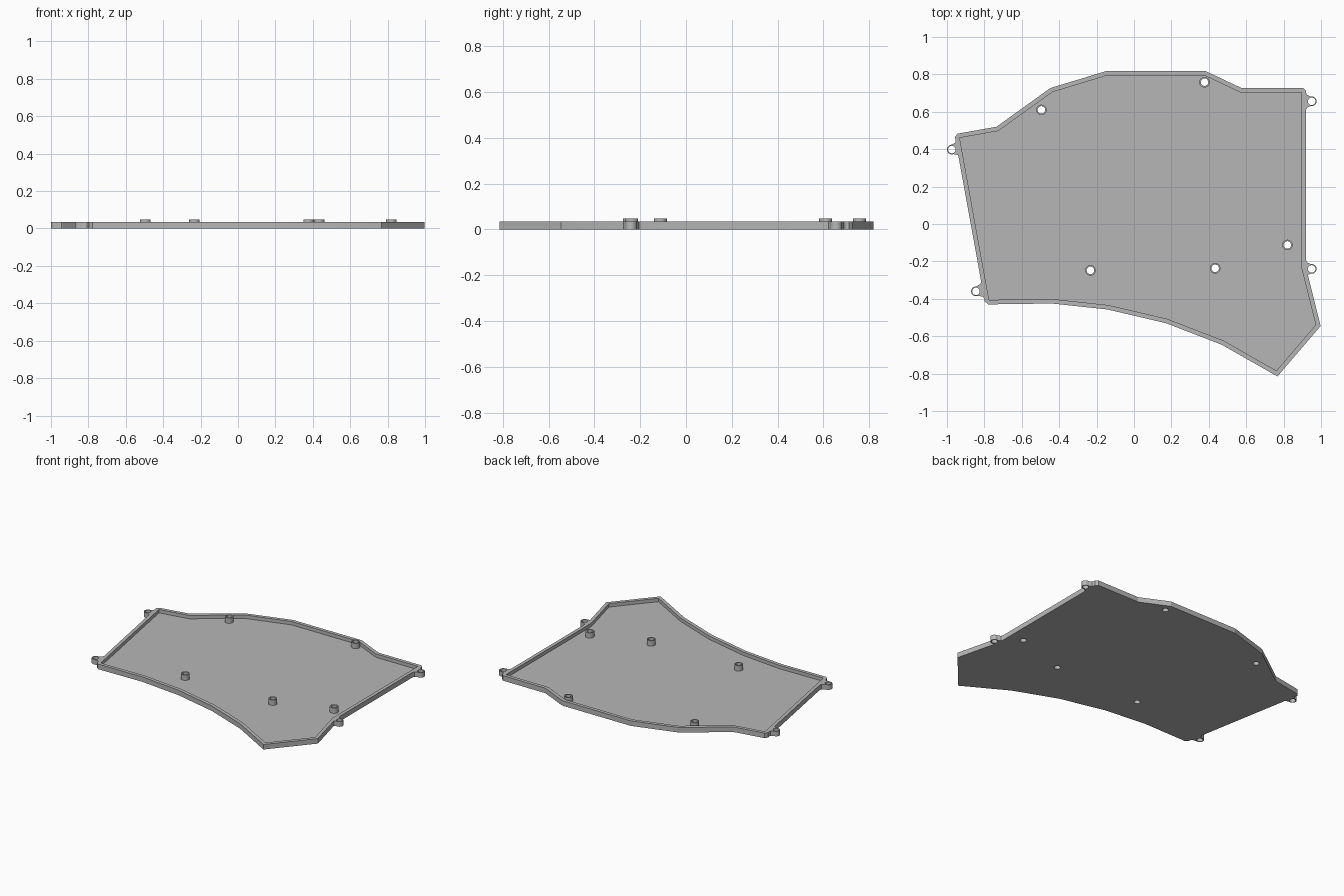
import bpy, bmesh, math
from mathutils import Vector

cube = bpy.data.objects.get("Cube")
if cube:
    bpy.data.objects.remove(cube, do_unlink=True)

RIM_TOP, FLOOR_TOP, POST_TOP = 0.035, 0.011, 0.048
WALL, HOLE_R, POST_R, EAR_R = 0.024, 0.02, 0.028, 0.026

grey = bpy.data.materials.new("plain grey")
grey.use_nodes = True
grey.diffuse_color = (0.47, 0.47, 0.47, 1)
grey.node_tree.nodes["Principled BSDF"].inputs["Base Color"].default_value = (0.47, 0.47, 0.47, 1)


def circle(centre, radius, n=32):
    return [Vector(centre) + radius * Vector((math.cos(2 * math.pi * i / n), math.sin(2 * math.pi * i / n)))
            for i in range(n)]


def prism(name, loops, z0, z1):
    """Extrude one or more counter-clockwise outlines from z0 to z1."""
    bm = bmesh.new()
    for loop in loops:
        face = bm.faces.new([bm.verts.new((p[0], p[1], z0)) for p in loop])
        ext = bmesh.ops.extrude_face_region(bm, geom=[face], use_keep_orig=True)
        tops = [g for g in ext["geom"] if isinstance(g, bmesh.types.BMVert)]
        bmesh.ops.translate(bm, verts=tops, vec=(0, 0, z1 - z0))
    bmesh.ops.recalc_face_normals(bm, faces=bm.faces)
    mesh = bpy.data.meshes.new(name)
    bm.to_mesh(mesh)
    bm.free()
    mesh.materials.append(grey)
    obj = bpy.data.objects.new(name, mesh)
    bpy.context.collection.objects.link(obj)
    return obj


def cut(obj, cutter):
    mod = obj.modifiers.new("cut", "BOOLEAN")
    mod.operation = "DIFFERENCE"
    mod.solver = "EXACT"
    mod.object = cutter
    bpy.context.view_layer.objects.active = obj
    bpy.ops.object.modifier_apply(modifier=mod.name)


def inset(points, d):
    """Mitred inward offset of a counter-clockwise outline."""
    pts, out = [Vector(p) for p in points], []
    for i, p in enumerate(pts):
        a = (p - pts[i - 1]).normalized()
        b = (pts[(i + 1) % len(pts)] - p).normalized()
        na, nb = Vector((-a.y, a.x)), Vector((-b.y, b.x))
        out.append(p + (na + nb) * d / (1 + na.dot(nb)))
    return out


def chamfer(points, chosen, d):
    """Clip the chosen corners of an outline."""
    pts, out = [Vector(p) for p in points], []
    for i, p in enumerate(pts):
        if i in chosen:
            out.append(p + (pts[i - 1] - p).normalized() * d)
            out.append(p + (pts[(i + 1) % len(pts)] - p).normalized() * d)
        else:
            out.append(p)
    return out


# Tray outline, counter-clockwise from the rear left-hand corner of the plan
outline = [(-0.96, 0.48), (-0.795, -0.43), (-0.44, -0.425), (-0.142, -0.457), (0.17, -0.53),
           (0.468, -0.645), (0.767, -0.815), (0.998, -0.545), (0.92, -0.235), (0.92, 0.727),
           (0.575, 0.727), (0.382, 0.818), (-0.147, 0.818), (-0.447, 0.727), (-0.735, 0.52)]
posts = [(-0.495, 0.61), (0.377, 0.758), (0.82, -0.112), (0.434, -0.237), (-0.233, -0.248)]

# Ears: centre, outward direction, distance to the wall
ears = [((-0.974, 0.398), (-0.98, -0.18), 0.03), ((-0.845, -0.36), (-0.98, -0.18), 0.036),
        ((0.95, 0.656), (1, 0), 0.03), ((0.95, -0.24), (1, 0), 0.03)]

# Helpers that hollow the tray and drill the holes
cavity = prism("cavity_cutter", [inset(outline, WALL)], FLOOR_TOP, 0.1)
drill = prism("drill_cutter", [circle(c, HOLE_R) for c in posts + [e[0] for e in ears]], -0.1, 0.2)

# Tray
tray = prism("tray", [chamfer(outline, (0, 1, 9), 0.016)], 0, RIM_TOP)
cut(tray, cavity)
parts = [tray]

# Standing posts
for i, c in enumerate(posts):
    parts.append(prism(f"post_{i + 1}", [circle(c, POST_R)], 0, POST_TOP))

# Flared mounting ears
for i, (c, direction, gap) in enumerate(ears):
    n = Vector(direction).normalized()
    t = Vector((-n.y, n.x))
    arc = [math.radians(a) for a in range(-100, 101, 10)]
    local = [(EAR_R * math.cos(a), EAR_R * math.sin(a)) for a in arc]
    local += [(-gap + 0.005, 0.034), (-gap, 0.046), (-gap - 0.012, 0.046),
              (-gap - 0.012, -0.046), (-gap, -0.046), (-gap + 0.005, -0.034)]
    parts.append(prism(f"mounting_ear_{i + 1}", [[Vector(c) + n * u + t * v for u, v in local]], 0, RIM_TOP))

for part in parts:
    cut(part, drill)
for helper in (cavity, drill):
    bpy.data.objects.remove(helper, do_unlink=True)

# Smooth the round walls, keep edges crisp
bpy.ops.object.select_all(action="DESELECT")
for part in parts:
    part.select_set(True)
bpy.context.view_layer.objects.active = tray
bpy.ops.object.shade_smooth_by_angle(angle=math.radians(15))
